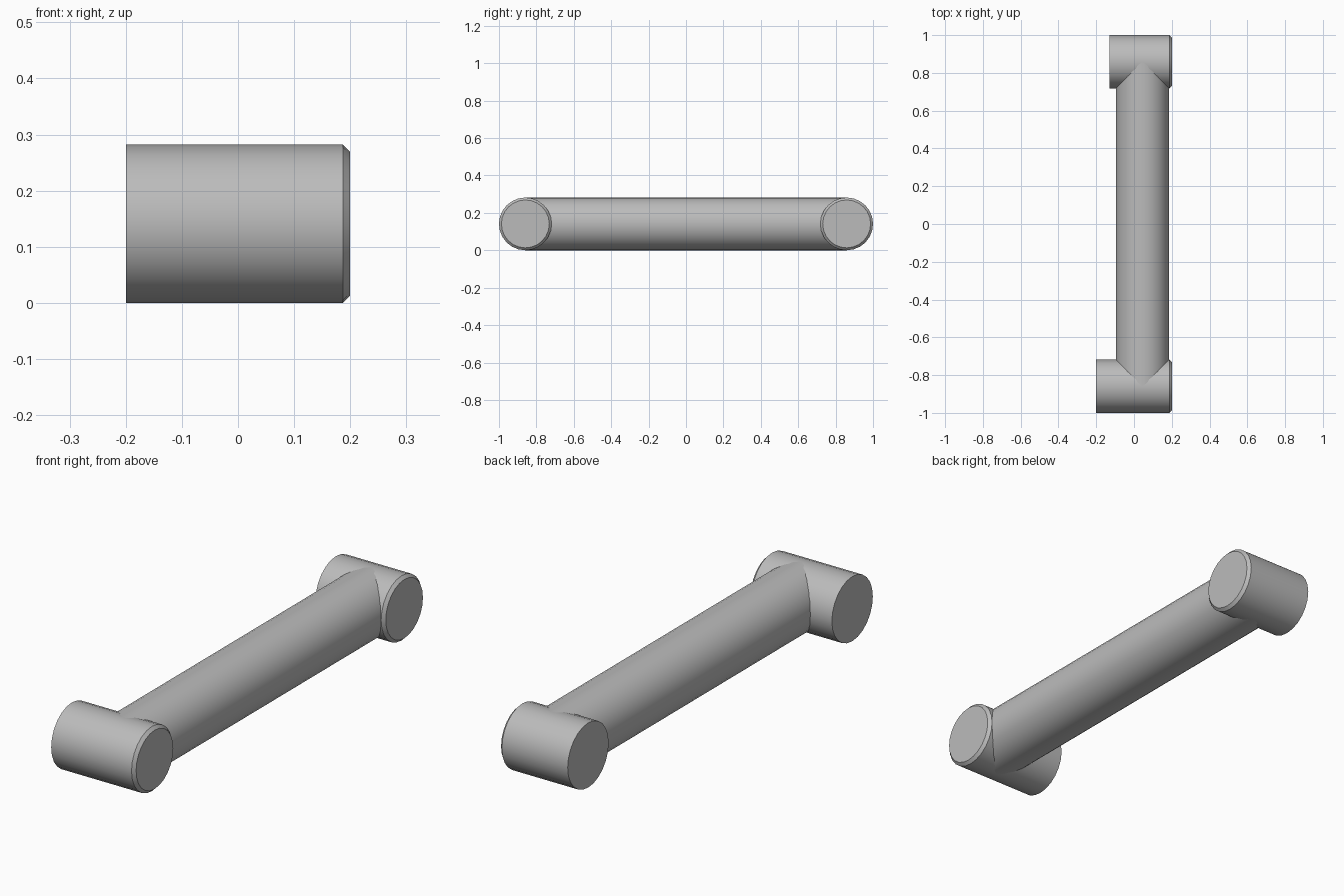
import bpy
import math
from mathutils import Matrix, Vector

cube = bpy.data.objects.get("Cube")
if cube:
    bpy.data.objects.remove(cube, do_unlink=True)

RADIUS = 0.141
CHAMFER = 0.013
PIN_Y = 0.859

grey = bpy.data.materials.new("plain_grey")
grey.use_nodes = True
GREY = (0.5, 0.5, 0.5, 1)
grey.diffuse_color = GREY
grey.node_tree.nodes["Principled BSDF"].inputs["Base Color"].default_value = GREY


def lathe(name, profile, axis, origin, sides=24):
    """Closed round bar: (distance, radius) rings along an axis."""
    turn = Vector((0, 0, 1)).rotation_difference(Vector(axis)).to_matrix().to_4x4()
    place = Matrix.Translation(origin) @ turn
    verts = []
    for dist, rad in profile:
        for i in range(sides):
            a = math.tau * i / sides
            verts.append(place @ Vector((rad * math.cos(a), rad * math.sin(a), dist)))
    faces = [tuple(reversed(range(sides)))]
    for r in range(len(profile) - 1):
        for i in range(sides):
            j = (i + 1) % sides
            low, high = r * sides, (r + 1) * sides
            faces.append((low + i, low + j, high + j, high + i))
    last = (len(profile) - 1) * sides
    faces.append(tuple(range(last, last + sides)))
    mesh = bpy.data.meshes.new(name)
    mesh.from_pydata(verts, [], faces)
    mesh.materials.append(grey)
    obj = bpy.data.objects.new(name, mesh)
    bpy.context.collection.objects.link(obj)
    bpy.ops.object.select_all(action="DESELECT")
    obj.select_set(True)
    bpy.context.view_layer.objects.active = obj
    bpy.ops.object.shade_smooth_by_angle(angle=math.radians(30))
    return obj


# Cross pins, chamfered at the left end
for name, y, start in (("front_pin", -PIN_Y, -0.2), ("back_pin", PIN_Y, -0.13)):
    length = 0.2 - start
    lathe(name,
          [(0, RADIUS), (length - CHAMFER, RADIUS), (length, RADIUS - CHAMFER)],
          (1, 0, 0), (start, y, RADIUS))

# Long bar joining the pins, ending on their axes
lathe("connecting_bar", [(0, RADIUS), (2 * PIN_Y, RADIUS)],
      (0, 1, 0), (0.045, -PIN_Y, RADIUS), sides=32)
